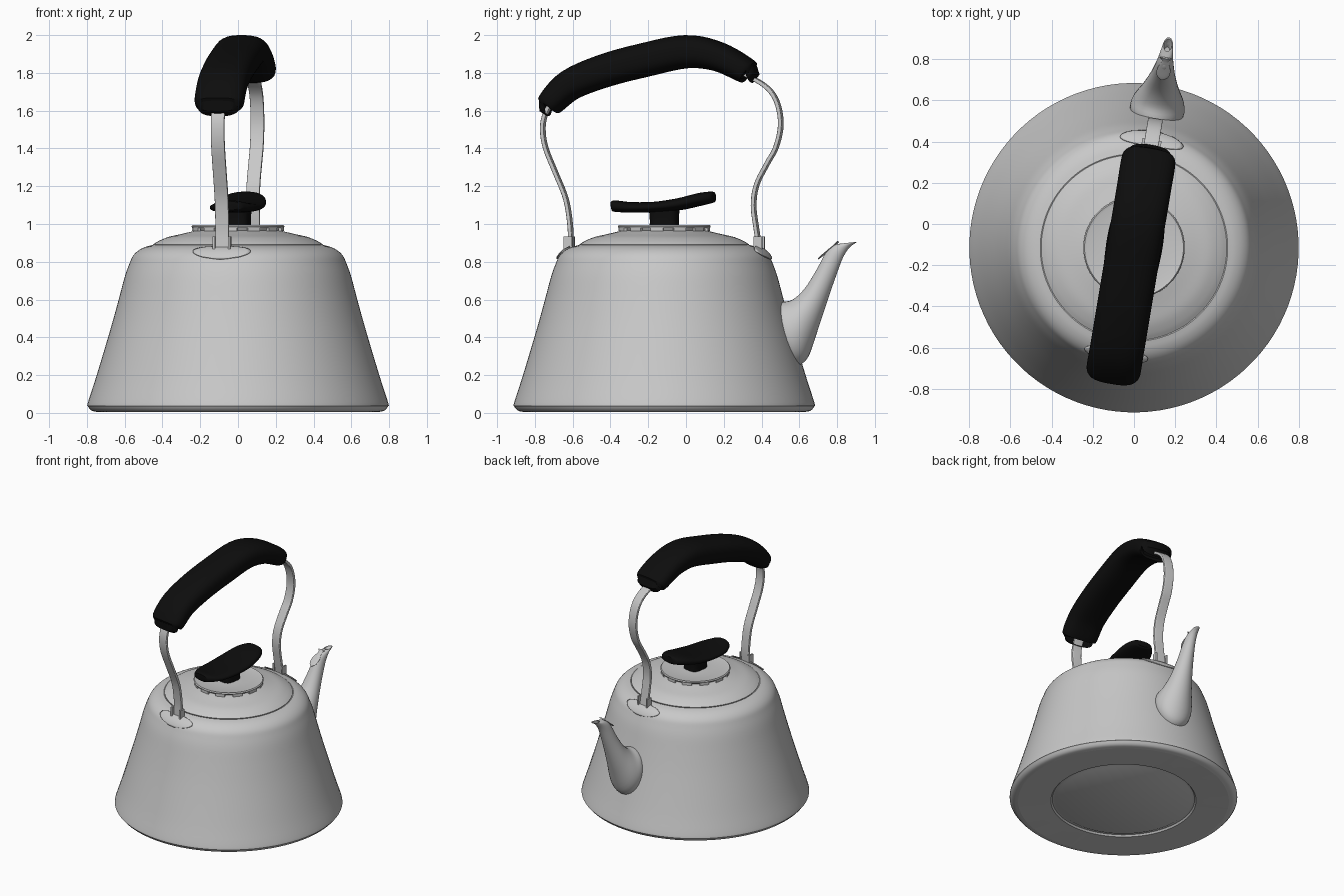
import bpy, math
from mathutils import Matrix, Vector

if "Cube" in bpy.data.objects:
    bpy.data.objects.remove(bpy.data.objects["Cube"])


def material(name, colour):
    m = bpy.data.materials.new(name)
    m.use_nodes = True
    m.diffuse_color = colour
    m.node_tree.nodes["Principled BSDF"].inputs["Base Color"].default_value = colour
    return m


steel = material("brushed steel", (0.58, 0.58, 0.58, 1))
black = material("black grip", (0.004, 0.004, 0.004, 1))

# Kettle frame: local +y runs towards the spout
CENTRE_Y, TURN = -0.115, math.radians(9.5)
FRAME = Matrix.Translation((0, CENTRE_Y, 0)) @ Matrix.Rotation(-TURN, 4, "Z")


def local(y):
    return (y - CENTRE_Y) / math.cos(TURN)


def make(name, verts, faces, mat, angle=35):
    mesh = bpy.data.meshes.new(name)
    mesh.from_pydata([tuple(v) for v in verts], [], faces)
    mesh.materials.append(mat)
    ob = bpy.data.objects.new(name, mesh)
    bpy.context.collection.objects.link(ob)
    ob.matrix_world = FRAME
    bpy.ops.object.select_all(action="DESELECT")
    ob.select_set(True)
    bpy.context.view_layer.objects.active = ob
    bpy.ops.object.mode_set(mode="EDIT")
    bpy.ops.mesh.select_all(action="SELECT")
    bpy.ops.mesh.normals_make_consistent(inside=False)
    bpy.ops.object.mode_set(mode="OBJECT")
    bpy.ops.object.shade_smooth_by_angle(angle=math.radians(angle))
    return ob


def loft(name, rings, mat, angle=35):
    n = len(rings[0])
    faces = [(i * n + j, i * n + (j + 1) % n, (i + 1) * n + (j + 1) % n, (i + 1) * n + j)
             for i in range(len(rings) - 1) for j in range(n)]
    last = (len(rings) - 1) * n
    faces += [tuple(range(n))[::-1], tuple(range(last, last + n))]
    return make(name, [p for r in rings for p in r], faces, mat, angle)


def lathe(name, profile, mat, n=96, angle=35):
    turns = [math.tau * j / n for j in range(n)]
    return loft(name, [[(r * math.cos(a), r * math.sin(a), z) for a in turns]
                       for r, z in profile], mat, angle)


def smooth(points, steps=5):
    """Catmull-Rom curve through the points."""
    p = [Vector(q) for q in points]
    p = [2 * p[0] - p[1]] + p + [2 * p[-1] - p[-2]]
    out = []
    for a, b, c, d in zip(p, p[1:], p[2:], p[3:]):
        for s in range(steps):
            t = s / steps
            out.append(0.5 * (2 * b + (c - a) * t + (2 * a - 5 * b + 4 * c - d) * t * t
                              + (3 * b - a - 3 * c + d) * t ** 3))
    return out + [p[-2]]


def sweep(name, stations, mat, power=1.0, n=32, angle=40):
    """Stations: local y, z, half width, half thickness."""
    path = smooth(stations)
    rings = []
    for i, s in enumerate(path):
        d = path[min(i + 1, len(path) - 1)] - path[max(i - 1, 0)]
        side = Vector((-d[1], d[0])).normalized()
        ring = []
        for j in range(n):
            a = math.tau * (j + 0.5) / n
            c, k = math.cos(a), math.sin(a)
            x = s[2] * math.copysign(abs(c) ** power, c)
            h = s[3] * math.copysign(abs(k) ** power, k)
            ring.append((x, s[0] + side.x * h, s[1] + side.y * h))
        rings.append(ring)
    return loft(name, rings, mat, angle)


# Body: bottom disc with groove, rolled rim, flared wall, rounded shoulder
shoulder = [(0.60, 0.72), (0.575, 0.79), (0.557, 0.83), (0.53, 0.858), (0.495, 0.877), (0.455, 0.888)]
base = [(0.47, 0.012), (0.485, 0.02), (0.50, 0.02), (0.51, 0.008), (0.74, 0.004)]
rim = [(0.74, 0.004), (0.775, 0.012), (0.795, 0.035), (0.795, 0.055), (0.75, 0.195),
       (0.675, 0.445), (0.632, 0.60)]
body_top = [tuple(v) for v in smooth(rim + shoulder, 4)]
lathe("kettle_body", base + body_top + [(0.44, 0.88)], steel)

# Lid with its stepped dome
dome = smooth([(0.45, 0.892), (0.42, 0.91), (0.37, 0.931), (0.30, 0.947), (0.22, 0.966)], 4)
lathe("lid", [(0.445, 0.88)] + [tuple(v) for v in dome], steel)
lathe("lid_plate", [(0.215, 0.96), (0.225, 0.978), (0.243, 0.98), (0.246, 0.988),
                    (0.24, 0.995), (0.228, 0.991), (0.10, 0.994)], steel)


# Small tabs under the lid plate
def box_points(size, centre, turn):
    return [Matrix.Rotation(turn, 3, "Z") @ Vector([centre[k] + s[k] * size[k] for k in range(3)])
            for s in [(x, y, z) for z in (-1, 1) for x, y in ((-1, -1), (1, -1), (1, 1), (-1, 1))]]


BOX = [(3, 2, 1, 0), (4, 5, 6, 7)] + [(i, (i + 1) % 4, (i + 1) % 4 + 4, i + 4) for i in range(4)]
verts, faces = [], []
for k in range(12):
    faces += [tuple(i + len(verts) for i in f) for f in BOX]
    verts += box_points((0.008, 0.034, 0.011), (0.232, 0, 0.973), math.tau * k / 12)
make("lid_tabs", verts, faces, steel)

# Lid knob: short post and upswept oval plate
sweep("knob_post", [(0, 0.985, 0.065, 0.075), (0, 1.03, 0.065, 0.075), (0, 1.085, 0.07, 0.08)],
      black, 0.6)
sweep("lid_knob", [(-0.28, 1.095, 0.045, 0.022), (-0.265, 1.095, 0.075, 0.03),
                   (-0.18, 1.088, 0.12, 0.028), (-0.05, 1.09, 0.135, 0.028),
                   (0.08, 1.105, 0.135, 0.032), (0.19, 1.13, 0.115, 0.034),
                   (0.255, 1.142, 0.08, 0.03), (0.27, 1.144, 0.05, 0.022)], black, 0.8)

# Handle grip
grip = [(-0.725, 1.63, 0.10, 0.055), (-0.715, 1.642, 0.13, 0.069), (-0.61, 1.738, 0.132, 0.082),
        (-0.43, 1.812, 0.132, 0.088), (-0.22, 1.868, 0.132, 0.09), (0, 1.912, 0.132, 0.088),
        (0.17, 1.886, 0.132, 0.078), (0.315, 1.813, 0.13, 0.068), (0.33, 1.803, 0.10, 0.055)]
sweep("handle_grip", [(local(y), z, w, t) for y, z, w, t in grip], black, 0.75)

# Flat steel straps
front = [(-0.612, 0.87), (-0.612, 0.98), (-0.635, 1.13), (-0.69, 1.27), (-0.742, 1.4),
         (-0.758, 1.5), (-0.745, 1.58), (-0.70, 1.66)]
back = [(0.39, 0.87), (0.372, 0.98), (0.358, 1.1), (0.375, 1.21), (0.43, 1.32), (0.478, 1.41),
        (0.502, 1.53), (0.48, 1.65), (0.42, 1.73), (0.30, 1.80)]
for label, path in (("front", front), ("back", back)):
    sweep(label + "_strap", [(local(y), z, 0.036, 0.011) for y, z in path], steel, 0.3, 24)

# Oval mounting plates that hug the shoulder, and brackets on them
span = smooth([(0.579, 0.786)] + shoulder[2:5], 4)[2:]
for label, heading in (("front", -math.pi / 2), ("back", math.pi / 2)):
    verts, faces, cols = [], [], 16
    for i, p in enumerate(span):
        t = 2 * i / (len(span) - 1) - 1
        half = 0.29 * math.sqrt(max(0.02, 1 - t * t))
        for j in range(cols + 1):
            a = heading + half * (2 * j / cols - 1)
            r = p[0] + 0.004
            verts.append((r * math.cos(a), r * math.sin(a), p[1] + 0.005))
    for i in range(len(span) - 1):
        for j in range(cols):
            q = i * (cols + 1) + j
            faces.append((q, q + 1, q + cols + 2, q + cols + 1))
    plate = make(label + "_mount_plate", verts, faces, steel)
    solid = plate.modifiers.new("thickness", "SOLIDIFY")
    solid.thickness = 0.006
    solid.offset = 0
    side = math.copysign(1, heading)
    verts, faces = [], []
    for x in (-0.041, 0.041):
        faces += [tuple(i + len(verts) for i in f) for f in BOX]
        verts += box_points((0.006, 0.022, 0.04), (x, side * 0.51, 0.895), 0)
    make(label + "_bracket", verts, faces, steel)

# Tapered spout: upper edge (y, z), lower edge (y, z), half width
edges = [(0.47, 0.56, 0.57, 0.25, 0.12), (0.505, 0.585, 0.61, 0.258, 0.133),
         (0.565, 0.60, 0.65, 0.305, 0.122), (0.63, 0.66, 0.70, 0.45, 0.088),
         (0.69, 0.755, 0.75, 0.60, 0.062), (0.735, 0.84, 0.792, 0.72, 0.047),
         (0.76, 0.873, 0.83, 0.82, 0.038), (0.795, 0.892, 0.865, 0.875, 0.031),
         (0.83, 0.897, 0.905, 0.905, 0.024)]
rings = []
for uy, uz, ly, lz, w in smooth(edges, 4):
    ring = []
    for j in range(32):
        a = math.tau * j / 32
        f = 0.5 - 0.5 * math.cos(a)
        ring.append((w * math.sin(a), local(uy + (ly - uy) * f), uz + (lz - uz) * f))
    rings.append(ring)
# hollow mouth
mid = Vector(rings[-1][0]).lerp(Vector(rings[-1][16]), 0.5)
lip = [Vector(p).lerp(mid, 0.2) for p in rings[-1]]
rings += [lip, [p.lerp(mid, 0.3) + Vector((0, -0.03, -0.035)) for p in lip]]
loft("spout", rings, steel)

# Oval lever leaf beside the spout mouth
leaf = [(0.70, 0.815, 0.008, 0.003), (0.715, 0.828, 0.028, 0.004), (0.745, 0.853, 0.034, 0.004),
        (0.775, 0.879, 0.022, 0.004), (0.79, 0.892, 0.016, 0.004), (0.805, 0.906, 0.03, 0.005)]
sweep("spout_lever", [(local(y), z, w, t) for y, z, w, t in leaf], steel, 1, 16)
